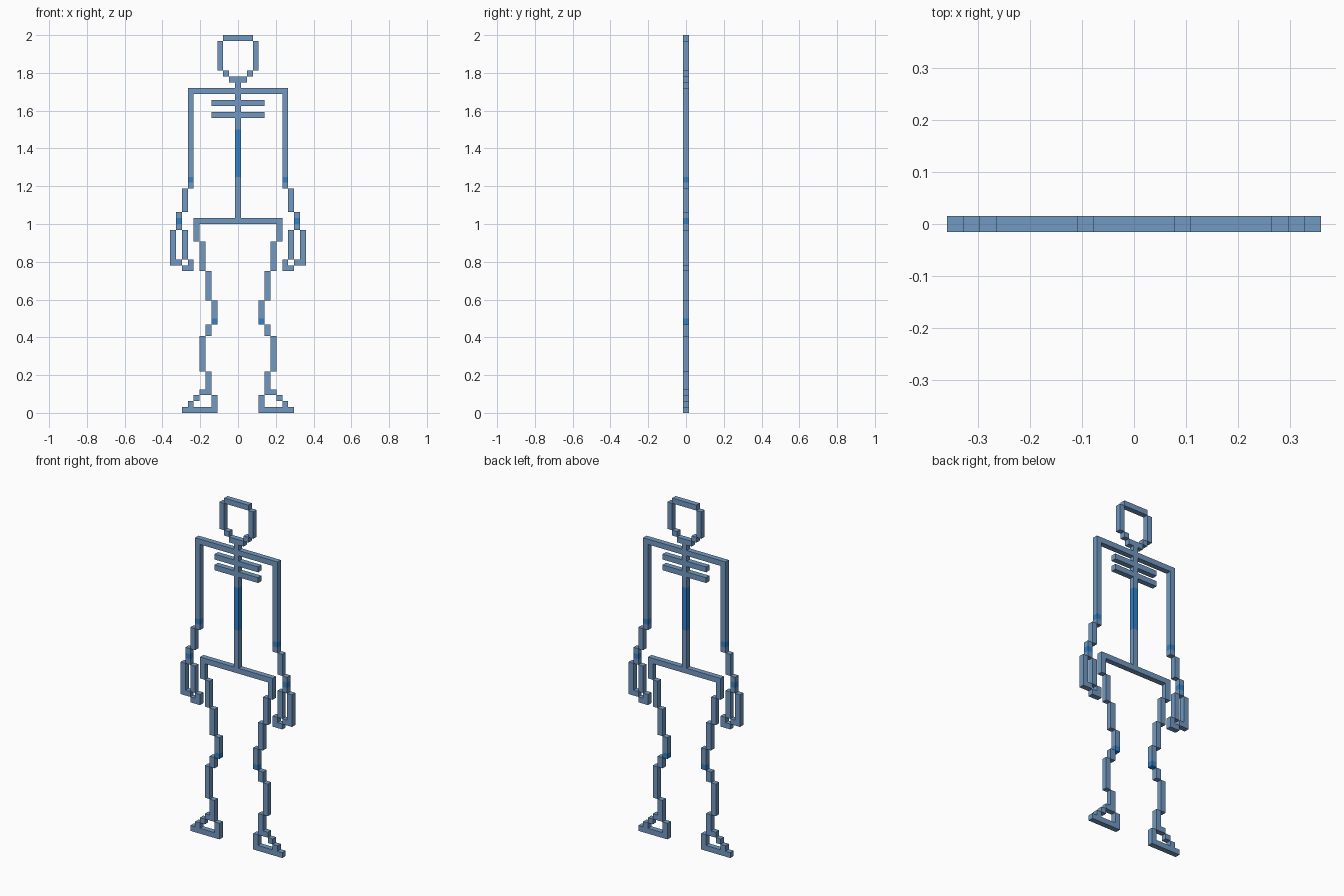
import bpy
import bmesh

cube = bpy.data.objects.get("Cube")
if cube:
    bpy.data.objects.remove(cube, do_unlink=True)

CELL = 2 / 64  # the figure is drawn on a grid 64 cells high


def make_material(name, rgb):
    mat = bpy.data.materials.new(name)
    mat.use_nodes = True
    mat.diffuse_color = (*rgb, 1)
    mat.node_tree.nodes["Principled BSDF"].inputs["Base Color"].default_value = (*rgb, 1)
    return mat


STEEL = make_material("steel blue", (0.17, 0.32, 0.54))
BRIGHT = make_material("bright blue", (0.035, 0.22, 0.58))


def make_part(name, bars, mat=STEEL, side=1):
    """Each bar is (first column, last column, bottom row, top row), inclusive."""
    bm = bmesh.new()
    for c0, c1, r0, r1 in bars:
        verts = bmesh.ops.create_cube(bm, size=1)["verts"]
        size = ((c1 - c0 + 1) * CELL, CELL, (r1 - r0 + 1) * CELL)
        centre = (side * (c0 + c1) / 2 * CELL, 0, (r0 + r1 + 1) / 2 * CELL)
        bmesh.ops.scale(bm, vec=size, verts=verts)
        bmesh.ops.translate(bm, vec=centre, verts=verts)
    mesh = bpy.data.meshes.new(name)
    bm.to_mesh(mesh)
    bm.free()
    mesh.materials.append(mat)
    obj = bpy.data.objects.new(name, mesh)
    bpy.context.collection.objects.link(obj)
    return obj


# Head outline: crown, then stepped cheeks down to the chin
make_part("skull", [(-2, 2, 63, 63), (-3, -3, 58, 62), (3, 3, 58, 62),
                    (-2, -2, 57, 57), (2, 2, 57, 57), (-1, 1, 56, 56)])

# Torso: neck, crossbars and spine
make_part("neck", [(0, 0, 55, 55)])
make_part("shoulder_bar", [(-8, 8, 54, 54)])
make_part("upper_rib", [(-4, 4, 52, 52)])
make_part("lower_rib", [(-4, 4, 50, 50)])
make_part("upper_spine", [(0, 0, 53, 53), (0, 0, 51, 51), (0, 0, 48, 49)])
make_part("middle_spine", [(0, 0, 40, 47)], BRIGHT)
make_part("lower_spine", [(0, 0, 33, 39)])
make_part("pelvis_bar", [(-7, 7, 32, 32)])

# Limbs, laid out for the left side and repeated on the right
LIMBS = {
    "upper_arm": ([(8, 8, 40, 53), (8, 8, 38, 38)], STEEL),
    "elbow": ([(8, 8, 39, 39)], BRIGHT),
    "forearm": ([(9, 9, 34, 37), (10, 10, 33, 33), (10, 10, 31, 31)], STEEL),
    "wrist": ([(10, 10, 32, 32)], BRIGHT),
    "hand": ([(11, 11, 25, 30), (10, 10, 25, 25), (9, 9, 26, 30),
              (8, 8, 25, 25), (8, 9, 24, 24)], STEEL),
    "thigh": ([(7, 7, 29, 31), (6, 6, 24, 28), (5, 5, 19, 23), (4, 4, 16, 18)], STEEL),
    "knee": ([(4, 4, 15, 15)], BRIGHT),
    "shin": ([(5, 5, 13, 14), (6, 6, 7, 12), (5, 5, 3, 6)], STEEL),
    "foot": ([(4, 9, 0, 0), (4, 4, 1, 2), (6, 6, 3, 3),
              (7, 7, 2, 2), (8, 8, 1, 1)], STEEL),
}
for side, prefix in ((1, "left"), (-1, "right")):
    for part, (bars, mat) in LIMBS.items():
        make_part(f"{prefix}_{part}", bars, mat, side)
